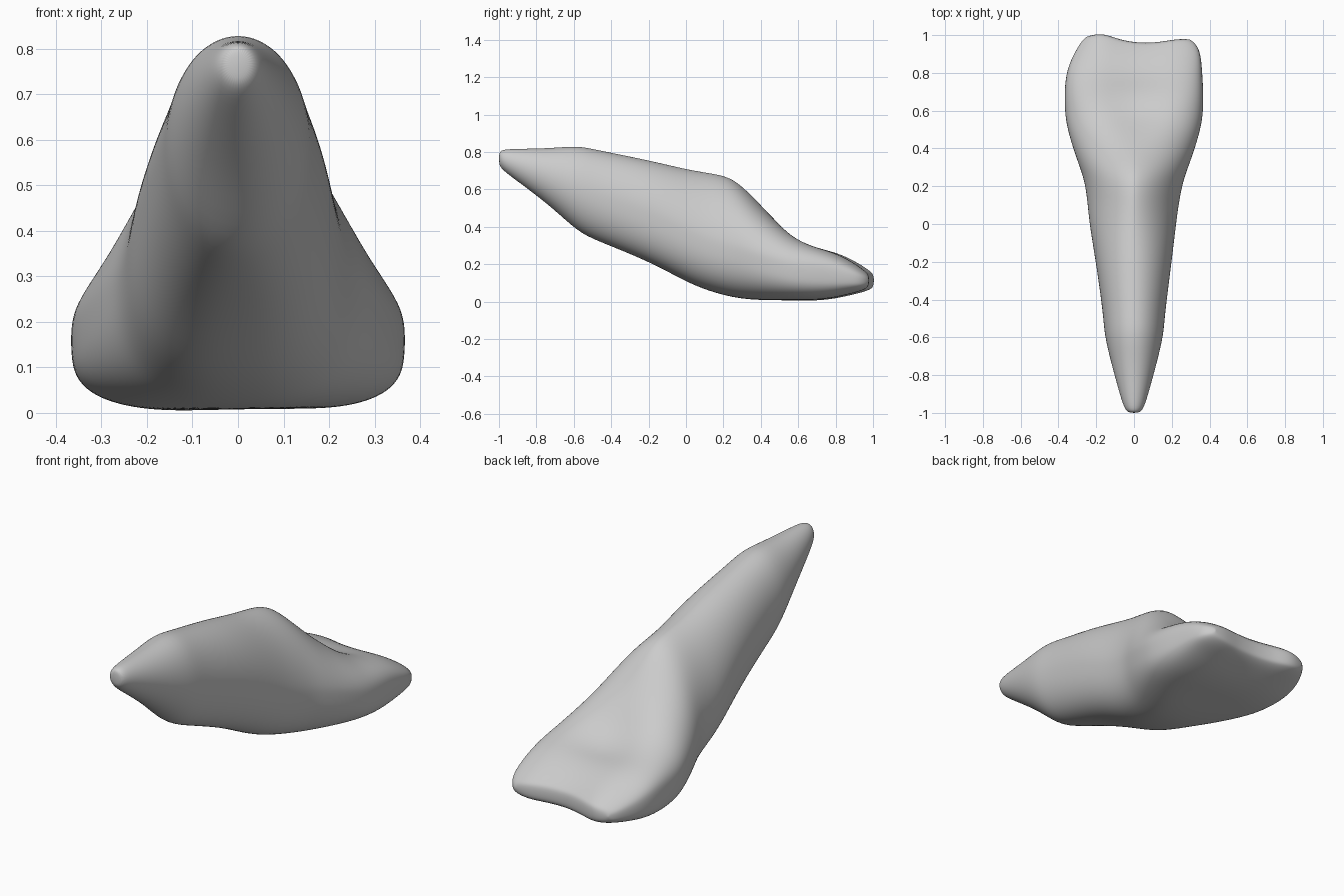
import bpy, bmesh, math

if "Cube" in bpy.data.objects:
    bpy.data.objects.remove(bpy.data.objects["Cube"])

# Profile from root tip to biting edge: y, half width, z bottom, z top
PROFILE = [
    (-1.00, .024, .735, .795),
    (-.985, .048, .706, .814),
    (-.90, .076, .643, .817),
    (-.72, .125, .508, .820),
    (-.58, .158, .374, .835),
    (-.48, .163, .326, .812),
    (-.20, .201, .217, .757),
    (0.00, .230, .105, .708),
    (.12, .243, .057, .689),
    (.23, .262, .027, .670),
    (.31, .291, .014, .610),
    (.40, .323, .006, .518),
    (.50, .352, .003, .427),
    (.58, .366, .002, .366),
    (.68, .369, .000, .325),
    (.78, .363, .010, .287),
    (.86, .348, .030, .238),
    (.92, .325, .046, .195),
    (.955, .299, .062, .166),
    (.970, .272, .078, .148),
]
N = 40


def power(v, e):
    return math.copysign(abs(v) ** e, v)


def bell(v, centre, width):
    return math.exp(-((v - centre) / width) ** 2)


def ramp(v, lo, hi):
    t = max(0, min(1, (v - lo) / (hi - lo)))
    return t * t * (3 - 2 * t)


def edge_shift(x):
    """Scalloped outline of the biting edge."""
    return .036 * bell(x, -.18, .1) + .010 * bell(x, .25, .09) - .012 * bell(x, .05, .12)


def ring(bm, y, w, zb, zt):
    # widest height, corner squareness and tongue-side hollow follow from y
    zw = zb + (zt - zb) * (.5 - .09 * bell(y, .2, .25))
    lower = 1 - .2 * ramp(y, -.65, -.2) - .2 * ramp(y, .15, .6)
    upper = 1 + .2 * bell(y, .22, .3) - .32 * ramp(y, .4, .75)
    hollow = .058 * bell(y, .66, .14)
    hollow_width = .11 + .1 * ramp(y, .45, .75)
    lean = .022 * ramp(y, .8, .93) - .007 * bell(y, 0, .15)
    push = max(0, min(1, (y - .7) / .25))
    verts = []
    for i in range(N):
        a = 2 * math.pi * i / N
        c, s = math.cos(a), math.sin(a)
        e = upper if s > 0 else lower
        x = lean + w * power(c, e)
        z = zw + (zt - zw if s > 0 else zw - zb) * power(s, e)
        if s > 0:
            z -= hollow * bell(x, 0, hollow_width)
        else:
            z += .008 * ramp(y, .3, .6) * bell(x, .05, .15)
        verts.append(bm.verts.new((x, y + push * edge_shift(x), z)))
    return verts


# Loft the sections into one closed tooth
bm = bmesh.new()
rings = [ring(bm, *p) for p in PROFILE]
for a, b in zip(rings, rings[1:]):
    for i in range(N):
        j = (i + 1) % N
        bm.faces.new((a[i], a[j], b[j], b[i]))

# Root tip cap, and a biting edge bridged in strips
bm.faces.new(rings[0])
end = rings[-1]
half = N // 2
bm.faces.new((end[0], end[1], end[N - 1]))
for i in range(1, half - 1):
    bm.faces.new((end[i], end[i + 1], end[N - i - 1], end[N - i]))
bm.faces.new((end[half - 1], end[half], end[half + 1]))
bmesh.ops.recalc_face_normals(bm, faces=bm.faces)

mesh = bpy.data.meshes.new("tooth")
bm.to_mesh(mesh)
bm.free()
mesh.shade_smooth()
tooth = bpy.data.objects.new("tooth", mesh)
bpy.context.collection.objects.link(tooth)
sub = tooth.modifiers.new("smooth_surface", 'SUBSURF')
sub.levels = sub.render_levels = 2
